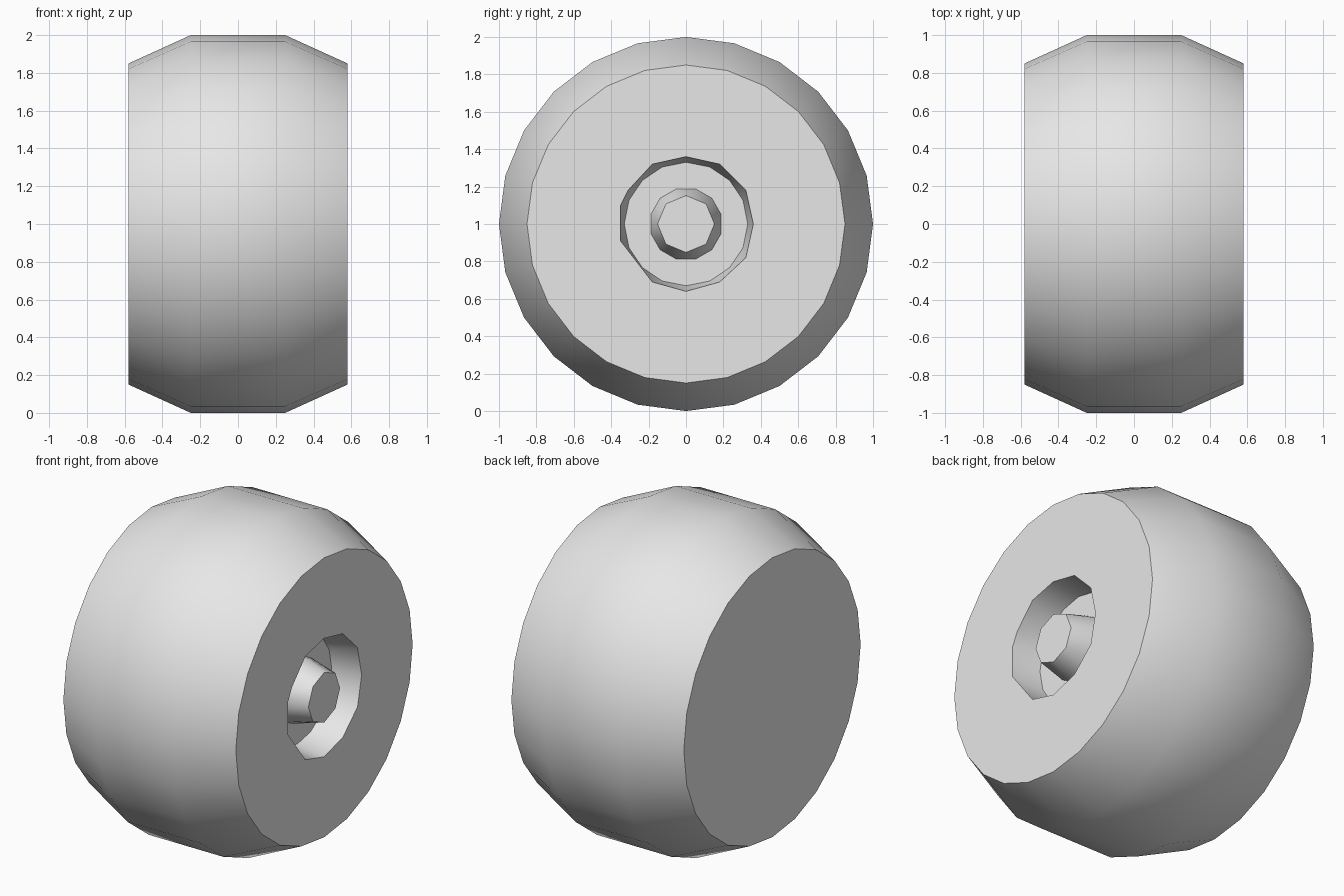
import bpy, bmesh
from math import sin, cos, tau, radians

cube = bpy.data.objects.get("Cube")
if cube:
    bpy.data.objects.remove(cube, do_unlink=True)

AXLE_Z = 1.0
FACE_X = 0.58
FLOOR_X = 0.40

grey = bpy.data.materials.new("plain_grey")
grey.use_nodes = True
grey.diffuse_color = (0.8, 0.8, 0.8, 1)
grey.node_tree.nodes["Principled BSDF"].inputs["Base Color"].default_value = grey.diffuse_color


def ring(x, radius, sides, turn=0.0):
    """Points of a regular polygon around the axle."""
    angles = [tau * (i + turn) / sides for i in range(sides)]
    return [(x, radius * cos(a), radius * sin(a)) for a in angles]


def hull(name, points):
    """Convex solid around the points, centred on the axle."""
    bm = bmesh.new()
    for p in points:
        bm.verts.new(p)
    bmesh.ops.convex_hull(bm, input=bm.verts)
    bmesh.ops.dissolve_limit(bm, angle_limit=radians(1), verts=bm.verts, edges=bm.edges)
    bmesh.ops.recalc_face_normals(bm, faces=bm.faces)
    mesh = bpy.data.meshes.new(name)
    bm.to_mesh(mesh)
    bm.free()
    mesh.materials.append(grey)
    obj = bpy.data.objects.new(name, mesh)
    obj.location.z = AXLE_Z
    bpy.context.collection.objects.link(obj)
    return obj


def activate(obj):
    bpy.ops.object.select_all(action='DESELECT')
    obj.select_set(True)
    bpy.context.view_layer.objects.active = obj


# Tyre: flat tread with bevelled shoulders
profile = [(-FACE_X, 0.85), (-0.25, 1.0), (0.25, 1.0), (FACE_X, 0.85)]
tyre = hull("tyre", [p for x, r in profile for p in ring(x, r, 24)])

# Recess in the left face, slightly uneven at the mouth
mouth = [(0, .36), (.18, .32), (.32, .18), (.36, 0), (.32, -.18), (.18, -.31),
         (0, -.36), (-.18, -.31), (-.35, -.09), (-.35, .10), (-.31, .18), (-.18, .32)]
cutter = hull("recess_cutter", ring(FLOOR_X, 0.33, 16)
              + [(x, y, z) for x in (FACE_X, FACE_X + 0.1) for y, z in mouth])
cutter.hide_render = True
cut = tyre.modifiers.new("recess", 'BOOLEAN')
cut.operation = 'DIFFERENCE'
cut.solver = 'EXACT'
cut.object = cutter
activate(tyre)
bpy.ops.object.modifier_apply(modifier=cut.name)
bpy.data.objects.remove(cutter, do_unlink=True)

# Tapered hub, its tip flush with the tyre face
hub = hull("hub", ring(FLOOR_X, 0.195, 12, 0.5) + ring(FACE_X, 0.152, 8))

for part in (tyre, hub):
    activate(part)
    bpy.ops.object.shade_smooth_by_angle(angle=radians(30))
